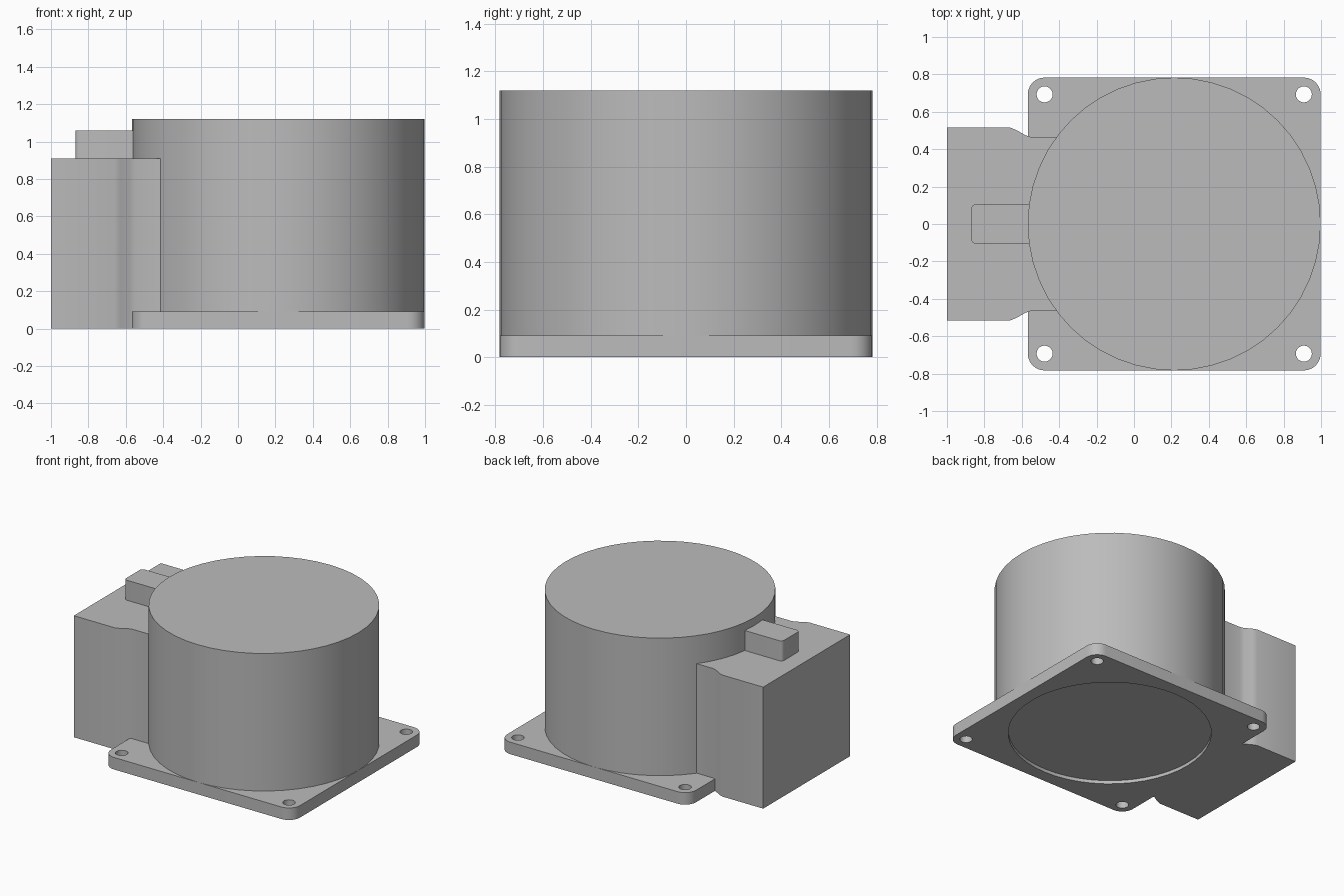
import bpy, bmesh, math

cube = bpy.data.objects.get("Cube")
if cube:
    bpy.data.objects.remove(cube, do_unlink=True)

GREY = (0.5, 0.5, 0.5, 1)
grey = bpy.data.materials.new("plain grey")
grey.use_nodes = True
grey.diffuse_color = GREY
grey.node_tree.nodes["Principled BSDF"].inputs["Base Color"].default_value = GREY

CX, HALF, HEIGHT = 0.215, 0.783, 1.12
PLATE_TOP, BOX_TOP = 0.09, 0.91


def prism(name, outline, z0, z1):
    """Extrude a closed outline between two heights."""
    bm = bmesh.new()
    face = bm.faces.new([bm.verts.new((x, y, z0)) for x, y in outline])
    top = bmesh.ops.extrude_face_region(bm, geom=[face])["geom"]
    for v in top:
        if isinstance(v, bmesh.types.BMVert):
            v.co.z = z1
    bmesh.ops.recalc_face_normals(bm, faces=bm.faces)
    mesh = bpy.data.meshes.new(name)
    bm.to_mesh(mesh)
    bm.free()
    mesh.materials.append(grey)
    ob = bpy.data.objects.new(name, mesh)
    bpy.context.collection.objects.link(ob)
    return ob


def arc(cx, cy, r, start, end, steps):
    angles = [math.radians(start + (end - start) * i / steps) for i in range(steps + 1)]
    return [(cx + r * math.cos(a), cy + r * math.sin(a)) for a in angles]


def circle(cx, cy, r, n):
    return arc(cx, cy, r, 0, 360, n)[:-1]


def subtract(ob, cutter, remove=True):
    mod = ob.modifiers.new("cut", "BOOLEAN")
    mod.operation, mod.solver, mod.object = "DIFFERENCE", "EXACT", cutter
    bpy.context.view_layer.objects.active = ob
    bpy.ops.object.modifier_apply(modifier=mod.name)
    if remove:
        bpy.data.objects.remove(cutter, do_unlink=True)


# Square mounting plate with rounded corners
inner = HALF - 0.09
outline = []
for i, (sx, sy) in enumerate([(1, 1), (-1, 1), (-1, -1), (1, -1)]):
    outline += arc(CX + sx * inner, sy * inner, 0.09, 90 * i, 90 * i + 90, 6)
plate = prism("mounting_plate", outline, 0, PLATE_TOP)

# Round main body
body = prism("round_body", circle(CX, 0, HALF, 48), 0.05, HEIGHT)

# Side box that narrows where it meets the body
side = [(-1, 0.515), (-0.66, 0.515), (-0.63, 0.503), (-0.58, 0.474),
        (-0.55, 0.465), (-0.40, 0.465)]
box = prism("side_box", side + [(x, -y) for x, y in reversed(side)], 0, BOX_TOP)
subtract(box, plate, remove=False)

# Small block on top of the side box
tab = prism("top_tab", [(-0.5, 0.105)] + arc(-0.845, 0.08, 0.025, 90, 180, 4)
            + arc(-0.845, -0.08, 0.025, 180, 270, 4) + [(-0.5, -0.105)], BOX_TOP - 0.02, 1.06)

# Corner screw holes
for sx in (-1, 1):
    for sy in (-1, 1):
        hole = circle(CX + sx * 0.693, sy * 0.693, 0.043, 20)
        subtract(plate, prism("hole_cutter", hole, -0.1, 0.2))

# Shallow round recess underneath
subtract(plate, prism("recess_cutter", circle(CX, 0, 0.69, 48), -0.1, 0.025))

# Smooth shading with sharp edges kept
bpy.ops.object.select_all(action="DESELECT")
for ob in (plate, body, box, tab):
    ob.select_set(True)
bpy.context.view_layer.objects.active = body
bpy.ops.object.shade_smooth_by_angle(angle=math.radians(30))
